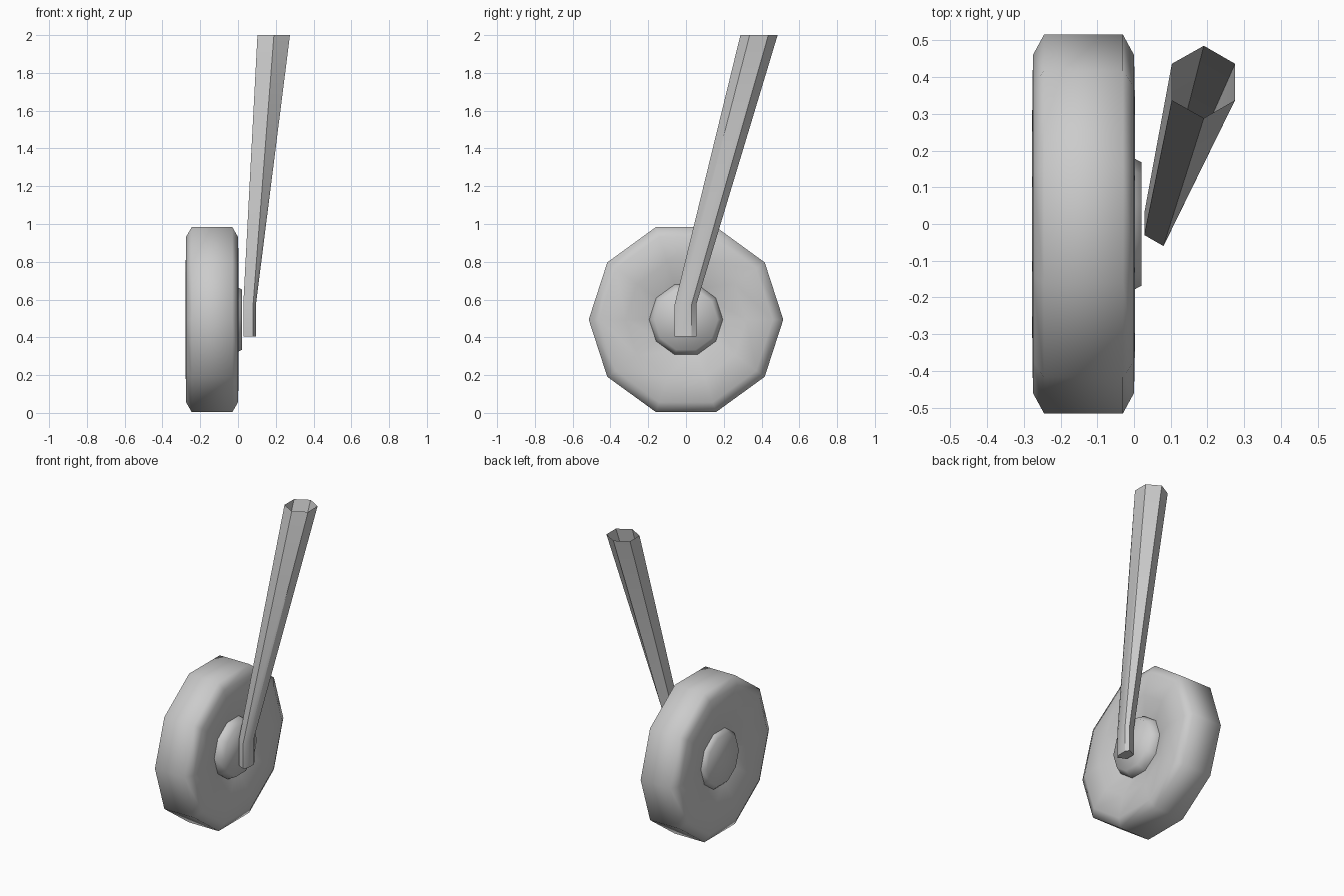
import bpy
from math import cos, sin, pi

if "Cube" in bpy.data.objects:
    bpy.data.objects.remove(bpy.data.objects["Cube"])

CENTRE_Z = 0.494


def make_object(name, verts, faces, smooth=True):
    mesh = bpy.data.meshes.new(name)
    mesh.from_pydata(verts, [], faces)
    mesh.update()
    obj = bpy.data.objects.new(name, mesh)
    bpy.context.collection.objects.link(obj)
    for p in mesh.polygons:
        p.use_smooth = smooth
    return obj


def loft(name, rings, cap_start, cap_end, smooth=True):
    """Join equal-sized rings of points into a skin, optionally capped."""
    n = len(rings[0])
    verts = [p for ring in rings for p in ring]
    faces = [(i * n + j, i * n + (j + 1) % n,
              (i + 1) * n + (j + 1) % n, (i + 1) * n + j)
             for i in range(len(rings) - 1) for j in range(n)]
    if cap_start:
        faces.append(tuple(reversed(range(n))))
    if cap_end:
        faces.append(tuple(range(len(verts) - n, len(verts))))
    return make_object(name, verts, faces, smooth)


def ring(x, r, sides=10):
    return [(x, r * cos(2 * pi * k / sides),
             CENTRE_Z + r * sin(2 * pi * k / sides)) for k in range(sides)]


# Tyre: ten-sided, chamfered tread, sidewalls dipping in towards the hub
tyre = [(-0.235, 0.17), (-0.277, 0.30), (-0.275, 0.46), (-0.245, 0.515),
        (-0.03, 0.515), (0.0, 0.46), (0.003, 0.32), (-0.045, 0.17)]
loft("tyre", [ring(x, r) for x, r in tyre], False, False)

# Hub: shallow rounded caps on both sides
hub = [(-0.27, 0.165), (-0.24, 0.193), (-0.03, 0.195), (0.02, 0.168)]
loft("hub", [ring(x, r) for x, r in hub], True, True)

# Strut: tapered six-sided leg, vertical foot, open top
foot = [(0.08, -0.06), (0.095, -0.03), (0.095, 0.03),
        (0.08, 0.055), (0.028, 0.03), (0.028, -0.03)]
top = [(0.19, 0.288), (0.275, 0.337), (0.275, 0.436),
       (0.19, 0.485), (0.103, 0.436), (0.103, 0.337)]
strut = loft("strut", [[(x, y, 0.405) for x, y in foot],
                       [(x, y, 0.575) for x, y in foot],
                       [(x, y, 2.0) for x, y in top]], True, False)
bpy.context.view_layer.objects.active = strut
strut.select_set(True)
bpy.ops.object.shade_smooth_by_angle()
